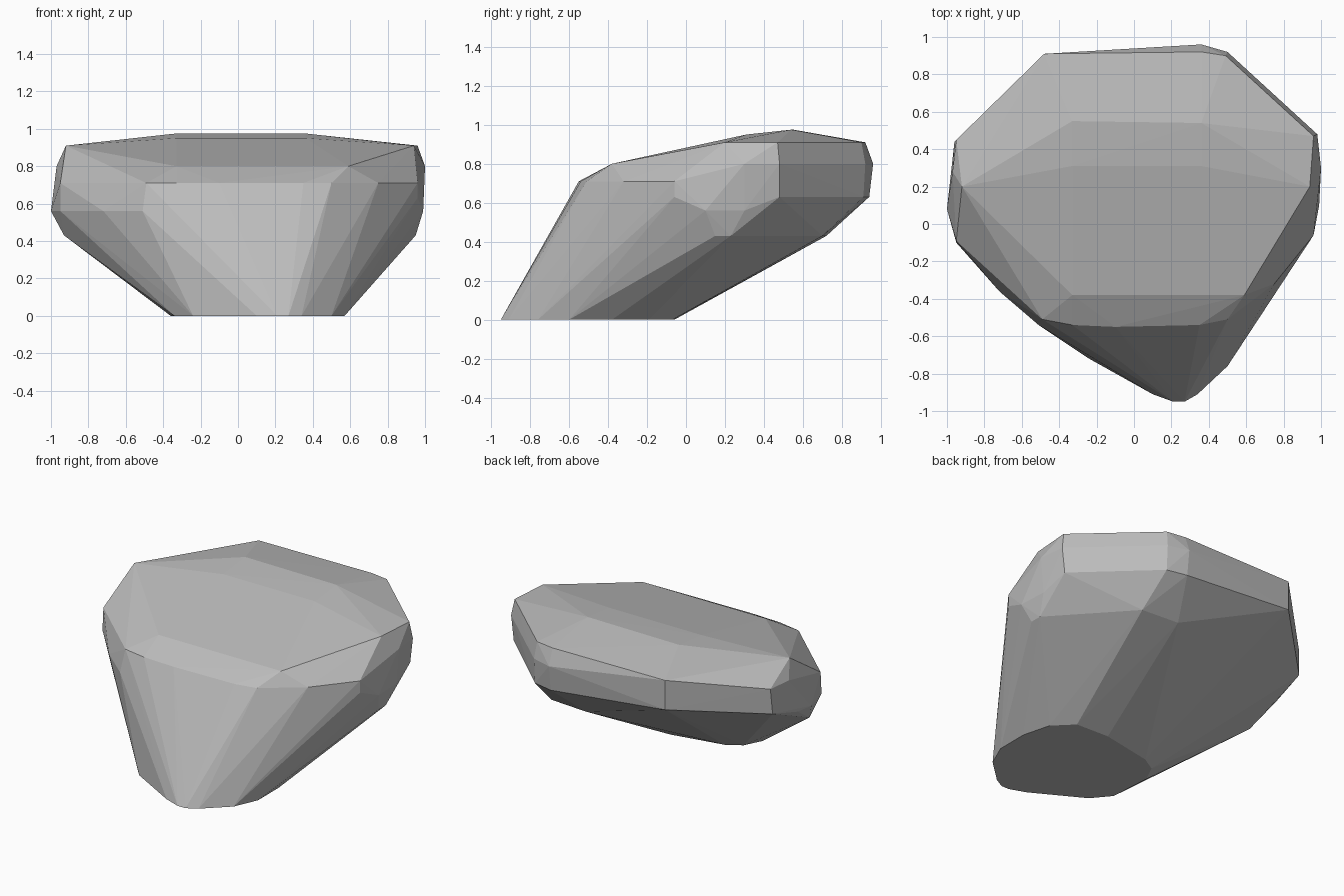
import bpy
import bmesh

# Remove the default cube
default_cube = bpy.data.objects.get("Cube")
if default_cube:
    bpy.data.objects.remove(default_cube, do_unlink=True)


def make_material(name, value):
    """Create one plain matte grey material."""
    material = bpy.data.materials.new(name)
    material.use_nodes = True
    colour = (value, value, value, 1)
    material.diffuse_color = colour
    shader = material.node_tree.nodes["Principled BSDF"]
    shader.inputs["Base Color"].default_value = colour
    shader.inputs["Roughness"].default_value = .9
    return material


def add_level(mesh, height, outline):
    """Add the corners of one horizontal slice of the boulder."""
    for across, depth in outline:
        mesh.verts.new((across, depth, height))


def build_boulder(name, levels, material):
    """Wrap a faceted convex skin around the stacked slices."""
    mesh = bmesh.new()
    for height, outline in levels:
        add_level(mesh, height, outline)
    bmesh.ops.convex_hull(mesh, input=mesh.verts[:])
    loose = [vert for vert in mesh.verts if not vert.link_faces]
    bmesh.ops.delete(mesh, geom=loose, context="VERTS")
    bmesh.ops.recalc_face_normals(mesh, faces=mesh.faces[:])
    for face in mesh.faces:
        face.smooth = False
    data = bpy.data.meshes.new(name)
    mesh.to_mesh(data)
    mesh.free()
    data.materials.append(material)
    boulder = bpy.data.objects.new(name, data)
    bpy.context.collection.objects.link(boulder)
    return boulder


# Small flat foot, set well towards the front
foot = [(.21, -.95), (.27, -.95), (.34, -.91), (.5, -.76),
        (.57, -.6), (.57, -.38), (.52, -.19), (.4, -.07),
        (.16, -.06), (-.2, -.13), (-.3, -.19), (-.36, -.31),
        (-.34, -.6), (-.24, -.72), (.1, -.91)]

# Lower corners of the overhanging back and sides
underside = [(.95, .15), (.95, .23), (.52, .7), (.25, .72), (-.93, 0)]

# Widest part of the flanks
belly = [(.99, .1), (.98, .3), (-1, .08), (-.98, .2),
         (-.95, -.1), (-.72, -.36), (-.51, -.54)]

# Lower edge of the upright back facets
back_rim = [(.96, .48), (.5, .91), (.36, .94), (.96, -.06), (-.96, .44)]

# Crease where the front face meets the top slope
shoulder = [(.96, -.06), (.75, -.32), (.5, -.51), (.35, -.54),
            (-.1, -.55), (-.33, -.54), (-.49, -.51), (-.95, -.09),
            (-.48, .91)]

# Start of the gentle top slope, and the bulge of the back
slope = [(-.33, -.38), (.37, -.38), (.59, -.38), (1, .3),
         (.98, .48), (.5, .92), (.36, .96), (-.97, .28), (-.95, .45)]

# Upper edge around the top
brim = [(.94, .2), (.96, .47), (.49, .9), (.36, .92),
        (-.48, .91), (-.92, .2)]

# Nearly flat crown
crown_front = [(-.33, .31), (.36, .31)]
crown_back = [(-.33, .55), (.36, .54)]

boulder_levels = [
    (0, foot), (.43, underside), (.56, belly), (.63, back_rim),
    (.71, shoulder), (.8, slope), (.91, brim),
    (.95, crown_front), (.975, crown_back),
]

stone_grey = make_material("stone grey", .5)
build_boulder("boulder", boulder_levels, stone_grey)
